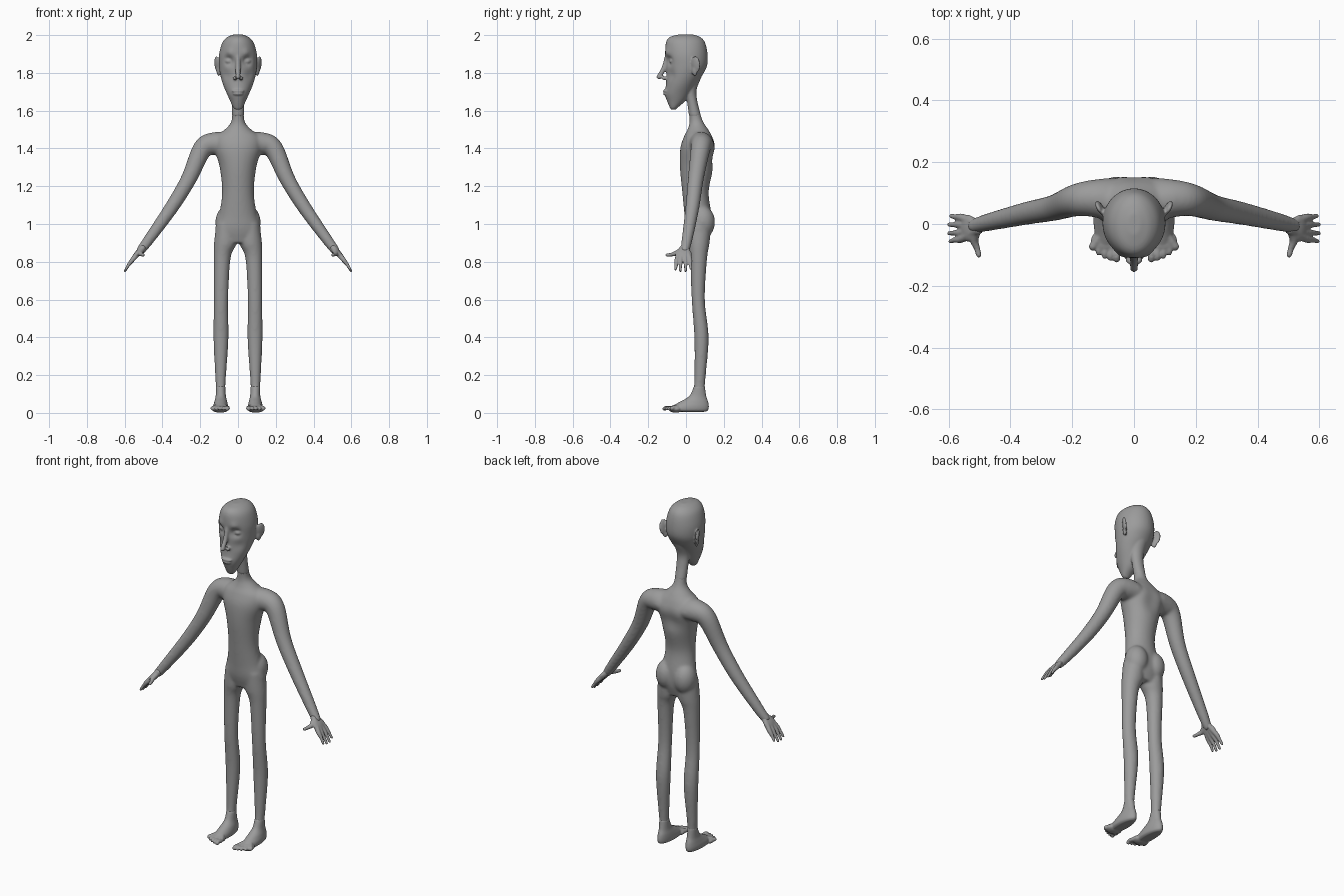
import bpy, bmesh, math
from mathutils import Vector, Matrix

if "Cube" in bpy.data.objects:
    bpy.data.objects.remove(bpy.data.objects["Cube"])

skin = bpy.data.materials.new("grey_skin")
skin.use_nodes = True
GREY = (0.33, 0.33, 0.33, 1)
skin.diffuse_color = GREY
skin.node_tree.nodes["Principled BSDF"].inputs["Base Color"].default_value = GREY


def spline(rows, steps=6):
    """Catmull-Rom through rows of equal length."""
    pts = [Vector(r) for r in rows]
    ext = [pts[0] * 2 - pts[1]] + pts + [pts[-1] * 2 - pts[-2]]
    out = []
    for a, b, c, d in zip(ext, ext[1:], ext[2:], ext[3:]):
        for i in range(steps):
            t = i / steps
            out.append((b * 2 + (c - a) * t + (a * 2 - b * 5 + c * 4 - d) * t**2
                        + (b * 3 - a - c * 3 + d) * t**3) / 2)
    return out + [pts[-1]]


def skin_rings(bm, rings):
    loops = [[bm.verts.new(p) for p in ring] for ring in rings]
    for a, b in zip(loops, loops[1:]):
        for i in range(len(a)):
            bm.faces.new((a[i - 1], a[i], b[i], b[i - 1]))
    bm.faces.new(loops[0])
    bm.faces.new(loops[-1])


def circle(n):
    return [(math.cos(k * math.tau / n), math.sin(k * math.tau / n)) for k in range(n)]


def loft(bm, rows):
    """Level ellipses: z, centre x, half width, front y, back y."""
    skin_rings(bm, [[(x + w * c, (f + b) / 2 + (b - f) / 2 * s, z) for c, s in circle(48)]
                    for z, x, w, f, b in spline(rows)])


def blob(bm, centre, radii, turn=Matrix()):
    m = Matrix.Translation(centre) @ turn @ Matrix.Diagonal((*radii, 1))
    bmesh.ops.create_uvsphere(bm, u_segments=24, v_segments=16, radius=1, matrix=m)


def tube(bm, rows):
    """Round-ended limb: x, y, z, radius."""
    path = spline(rows)
    rings = []
    for i, p in enumerate(path):
        d = (path[min(i + 1, len(path) - 1)] - path[max(i - 1, 0)]).to_3d()
        u = d.cross(Vector((0.1, 1, 0.05))).normalized()
        v = d.cross(u).normalized()
        rings.append([p.to_3d() + (u * c + v * s) * p[3] for c, s in circle(24)])
    skin_rings(bm, rings)
    for p in (path[0], path[-1]):
        blob(bm, p.to_3d(), [p[3]] * 3)


def sculpt(bm, spots):
    """Soft pushes: centre, reach, offset."""
    for centre, reach, offset in spots:
        for v in bm.verts:
            d = (v.co - Vector(centre)).length / reach
            v.co += Vector(offset) * math.exp(-d * d)


def mirror(bm):
    copy = bmesh.ops.duplicate(bm, geom=bm.verts[:] + bm.edges[:] + bm.faces[:])["geom"]
    for g in copy:
        if isinstance(g, bmesh.types.BMVert):
            g.co.x *= -1


def finish(name, bm, voxel, relax):
    bmesh.ops.recalc_face_normals(bm, faces=bm.faces)
    mesh = bpy.data.meshes.new(name)
    bm.to_mesh(mesh)
    bm.free()
    mesh.materials.append(skin)
    ob = bpy.data.objects.new(name, mesh)
    bpy.context.collection.objects.link(ob)
    rm = ob.modifiers.new("fuse", 'REMESH')
    rm.mode = 'VOXEL'
    rm.voxel_size = voxel
    rm.use_smooth_shade = True
    sm = ob.modifiers.new("relax", 'SMOOTH')
    sm.factor = 0.5
    sm.iterations = relax


# Body: legs, buttocks and arms on one side, then mirrored, then the trunk
bm = bmesh.new()
loft(bm, [(1.0, .065, .05, .01, .13), (.9, .067, .06, .012, .125), (.82, .084, .045, .022, .112),
          (.6, .09, .038, .03, .1), (.4, .09, .04, .044, .12), (.2, .092, .029, .044, .105),
          (.12, .092, .025, .04, .1), (.05, .09, .028, .035, .115)])
blob(bm, (.058, .088, 1.01), (.062, .066, .085))
tube(bm, [(.05, .07, 1.42, .065), (.13, .082, 1.425, .06), (.19, .076, 1.395, .052),
          (.26, .052, 1.24, .042), (.35, .034, 1.09, .037), (.47, .006, .92, .029),
          (.515, -.006, .86, .024)])
mirror(bm)
loft(bm, [(1.66, 0, .034, .005, .058), (1.6, 0, .031, .014, .072), (1.54, 0, .037, .018, .092),
          (1.5, 0, .07, .008, .118), (1.46, 0, .12, -.012, .138), (1.4, 0, .125, -.03, .15),
          (1.3, 0, .097, -.032, .145), (1.17, 0, .084, -.02, .12), (1.05, 0, .1, -.008, .135),
          (.97, 0, .121, 0, .135), (.9, 0, .1, .02, .115)])
sculpt(bm, [((s * .065, .15, 1.41), .05, (0, .012, 0)) for s in (-1, 1)]
       + [((0, .15, 1.35), .05, (0, -.012, 0))])
finish("body", bm, .007, 12)

# Head: skull and jaw with neck, then pressed sockets and raised cheeks
bm = bmesh.new()
loft(bm, [(2.004, 0, .02, -.035, .035), (1.99, 0, .056, -.085, .075), (1.96, 0, .083, -.106, .101),
          (1.9, 0, .1, -.11, .114), (1.84, 0, .101, -.106, .112), (1.79, 0, .094, -.104, .088),
          (1.74, 0, .08, -.106, .055), (1.69, 0, .059, -.112, .025), (1.65, 0, .041, -.1, -.005),
          (1.615, 0, .024, -.085, -.045), (1.605, 0, .012, -.078, -.055)])
loft(bm, [(1.84, 0, .06, .0, .1), (1.78, 0, .05, -.01, .082), (1.71, 0, .038, -.01, .056),
          (1.65, 0, .034, .005, .06), (1.57, 0, .032, .016, .08)])
for s in (-1, 1):
    sculpt(bm, [((s * .045, -.09, 1.865), .025, (0, .024, 0)),
                ((s * .045, -.095, 1.905), .022, (0, -.008, 0)),
                ((s * .06, -.08, 1.79), .03, (0, .008, 0))])
# Eyes, nostrils and ears
for s in (-1, 1):
    blob(bm, (s * .045, -.07, 1.862), (.024, .018, .015))
    blob(bm, (s * .016, -.116, 1.772), (.011, .015, .01))
    turn = Matrix.Rotation(s * -.5, 4, 'Z') @ Matrix.Rotation(s * .12, 4, 'Y')
    blob(bm, (s * .11, .052, 1.845), (.01, .026, .045), turn)
    blob(bm, (s * .103, .045, 1.81), (.01, .016, .028), turn)
# Nose and lips
tube(bm, [(0, -.1, 1.89, .012), (0, -.115, 1.83, .013), (0, -.143, 1.778, .013)])
for z, w in ((1.704, .034), (1.689, .028)):
    blob(bm, (0, -.108, z), (w, .014, .008))
finish("head", bm, .005, 5)

# Hands: each finger runs from the wrist, so together they form the palm
bm = bmesh.new()
blob(bm, (.538, -.013, .838), (.014, .044, .04), Matrix.Rotation(-.62, 4, 'Y'))
for knuckle, tip, drop in ((.02, .026, .012), (-.003, -.002, 0), (-.027, -.03, 0), (-.047, -.056, .008)):
    tube(bm, [(.505, -.006 + knuckle * .25, .872, .017), (.555, knuckle, .815, .013),
              (.578, (knuckle + tip) / 2, .785, .009), (.598 - drop / 2, tip, .752 + drop, .007)])
tube(bm, [(.508, -.012, .868, .017), (.517, -.05, .846, .014), (.508, -.078, .838, .01),
          (.502, -.1, .836, .009)])
mirror(bm)
finish("hands", bm, .004, 4)

# Feet: heel and instep, ball, and five toes
bm = bmesh.new()
loft(bm, [(.14, .092, .025, .042, .1), (.09, .091, .027, .018, .107), (.06, .091, .034, -.03, .117),
          (.035, .092, .039, -.075, .121), (.015, .092, .037, -.085, .118), (.006, .092, .026, -.07, .105)])
blob(bm, (.094, -.055, .021), (.046, .038, .02))
for i in range(5):
    x = .056 + i * .0195
    reach = -.113 + .0022 * i * i
    r = .0115 if i == 0 else .009
    tube(bm, [(.08 + i * .006, -.03, .035, .014), (x, -.075, .024, .012),
              (x, reach + .012, .027, r), (x, reach, .022, r)])
mirror(bm)
finish("feet", bm, .004, 4)
